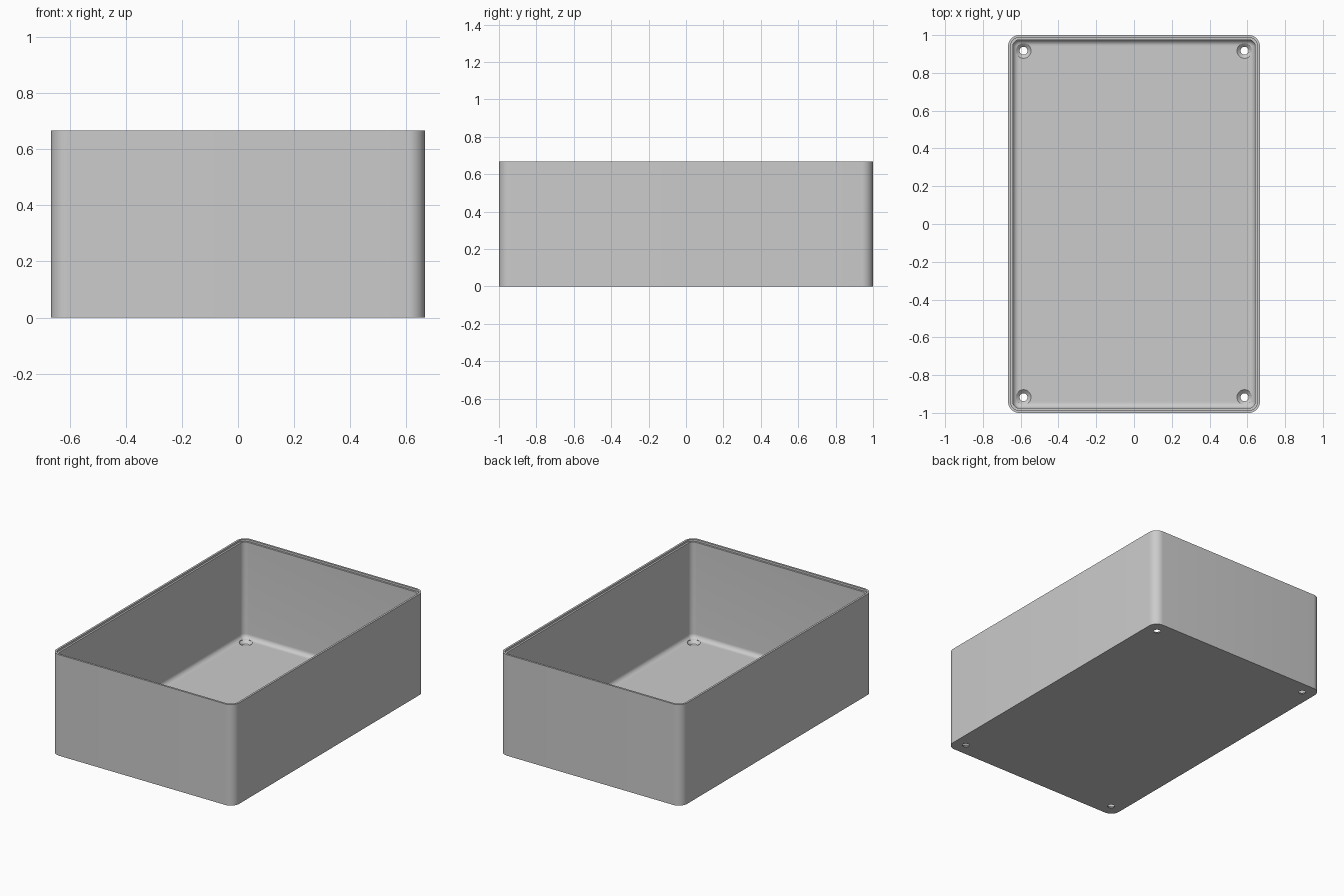
import bpy
import bmesh
import math

if "Cube" in bpy.data.objects:
    bpy.data.objects.remove(bpy.data.objects["Cube"], do_unlink=True)

WIDTH, LENGTH, HEIGHT = 1.333, 2.0, 0.667
CORNER, WALL, LIP, FLOOR, FILLET = 0.06, 0.025, 0.013, 0.02, 0.03
HOLE_X, HOLE_Y = 0.585, 0.917

grey = bpy.data.materials.new("plain grey")
grey.use_nodes = True
grey.diffuse_color = (0.6, 0.6, 0.6, 1)
grey.node_tree.nodes["Principled BSDF"].inputs["Base Color"].default_value = (0.6, 0.6, 0.6, 1)


def rounded_ring(inset, steps=10):
    """Rounded rectangle outline, shrunk inward by inset."""
    r = CORNER - inset
    cx, cy = WIDTH / 2 - CORNER, LENGTH / 2 - CORNER
    points = []
    for i, (sx, sy) in enumerate([(1, 1), (-1, 1), (-1, -1), (1, -1)]):
        for k in range(steps + 1):
            a = math.pi / 2 * (i + k / steps)
            points.append((sx * cx + r * math.cos(a), sy * cy + r * math.sin(a)))
    return points


def circle_ring(radius, x, y, sides=32):
    turns = [2 * math.pi * k / sides for k in range(sides)]
    return [(x + radius * math.cos(a), y + radius * math.sin(a)) for a in turns]


def loft(bm, rings):
    """Skin a list of (outline, z) rings and cap both ends."""
    loops = [[bm.verts.new((x, y, z)) for x, y in ring] for ring, z in rings]
    for low, high in zip(loops, loops[1:]):
        for k in range(len(low)):
            n = (k + 1) % len(low)
            bm.faces.new((low[k], low[n], high[n], high[k]))
    bm.faces.new(loops[0][::-1])
    bm.faces.new(loops[-1])


def make_object(name, bm):
    bmesh.ops.recalc_face_normals(bm, faces=bm.faces)
    mesh = bpy.data.meshes.new(name)
    bm.to_mesh(mesh)
    bm.free()
    mesh.materials.append(grey)
    obj = bpy.data.objects.new(name, mesh)
    bpy.context.collection.objects.link(obj)
    return obj


# Box: outer wall, stepped rim, inner wall and filleted floor
profile = [(0, 0), (0, HEIGHT), (LIP, HEIGHT), (LIP, HEIGHT - LIP), (WALL, HEIGHT - LIP)]
for k in range(9):
    a = math.pi / 2 * k / 8
    profile.append((WALL + FILLET * (1 - math.cos(a)), FLOOR + FILLET * (1 - math.sin(a))))
bm = bmesh.new()
loft(bm, [(rounded_ring(inset), z) for inset, z in profile])
box = make_object("open_box", bm)

# Countersunk screw holes in the floor corners
bm = bmesh.new()
for sx in (-1, 1):
    for sy in (-1, 1):
        steps = [(0.021, -0.05), (0.021, 0.003), (0.04, FLOOR), (0.04, FLOOR + 0.06)]
        loft(bm, [(circle_ring(r, sx * HOLE_X, sy * HOLE_Y), z) for r, z in steps])
cutter = make_object("hole_cutter", bm)
cutter.hide_render = True

cut = box.modifiers.new("screw_holes", "BOOLEAN")
cut.operation = "DIFFERENCE"
cut.solver = "EXACT"
cut.object = cutter

bpy.ops.object.select_all(action="DESELECT")
box.select_set(True)
bpy.context.view_layer.objects.active = box
bpy.ops.object.modifier_apply(modifier=cut.name)
bpy.data.objects.remove(cutter, do_unlink=True)
bpy.ops.object.shade_smooth_by_angle(angle=math.radians(30))
